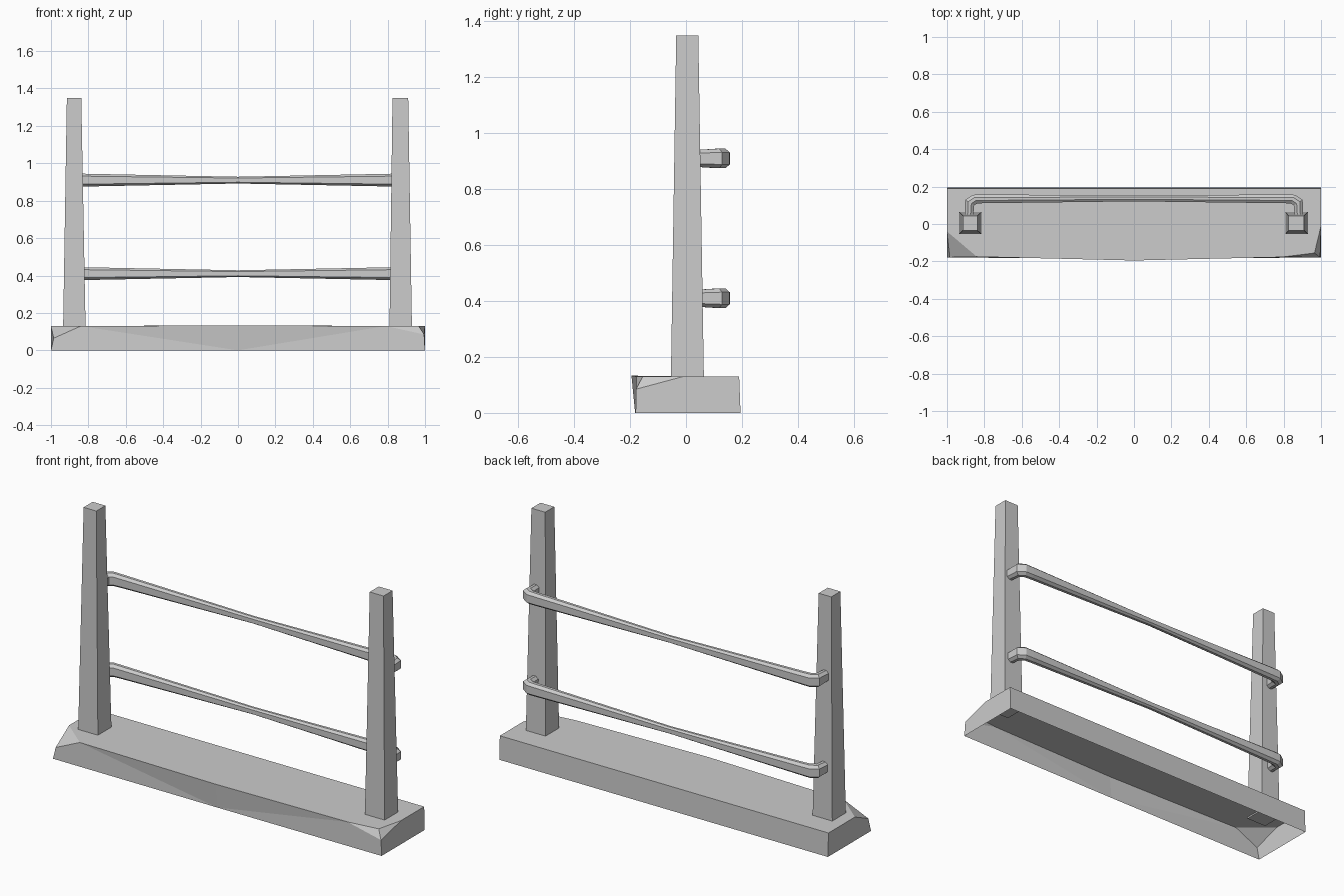
import bpy, bmesh
from mathutils import Vector

if "Cube" in bpy.data.objects:
    bpy.data.objects.remove(bpy.data.objects["Cube"])


def make_object(name, verts, faces):
    bm = bmesh.new()
    vs = [bm.verts.new(v) for v in verts]
    for f in faces:
        bm.faces.new([vs[i] for i in f])
    bmesh.ops.recalc_face_normals(bm, faces=bm.faces)
    mesh = bpy.data.meshes.new(name)
    bm.to_mesh(mesh)
    bm.free()
    ob = bpy.data.objects.new(name, mesh)
    bpy.context.collection.objects.link(ob)
    return ob


# Stone base: open underneath, with chipped front corners
H = 0.13
base_verts = [
    (-1, 0.195, 0), (1, 0.195, 0), (1, -0.18, 0), (0, -0.182, 0), (-1, -0.18, 0),      # 0-4 rim
    (-1, 0.19, H), (1, 0.19, H), (1, -0.01, H), (0.965, -0.155, H),                     # 5-8 top
    (0.79, -0.177, H), (0, -0.195, H + 0.003), (-0.84, -0.175, H), (-1, -0.04, H),      # 9-12 top
    (0.995, -0.178, 0.085), (-0.985, -0.178, 0.065),                                    # 13-14 chips
]
base_faces = [
    (5, 12, 11, 10, 9, 8, 7, 6),
    (0, 5, 6, 1),
    (1, 6, 7, 13, 2), (7, 8, 13), (8, 9, 13),
    (0, 4, 14, 12, 5), (12, 14, 11),
    (4, 3, 11, 14), (3, 10, 11), (3, 13, 9), (3, 9, 10), (3, 2, 13),
]
make_object("base", base_verts, base_faces)


# Tapered square posts
def post(name, bottom, top):
    verts = []
    for (x0, x1, y0, y1), z in ((bottom, 0.122), (top, 1.35)):
        verts += [(x0, y0, z), (x1, y0, z), (x1, y1, z), (x0, y1, z)]
    faces = [(i, (i + 1) % 4, (i + 1) % 4 + 4, i + 4) for i in range(4)]
    make_object(name, verts, faces + [(0, 1, 2, 3), (4, 5, 6, 7)])


post("left_post", (-0.935, -0.815, -0.054, 0.064), (-0.915, -0.838, -0.035, 0.044))
post("right_post", (0.81, 0.93, -0.054, 0.064), (0.826, 0.91, -0.035, 0.044))


# Eight-sided rails bent into the posts and thinner in the middle
SECTION = [(1, 0.62), (0.35, 1), (-0.35, 1), (-1, 0.62),
           (-1, -0.62), (-0.35, -1), (0.35, -1), (1, -0.62)]
# centre x, centre y, outward direction, half width, half height
HALF = [(-0.882, 0.035, (-1, 0.0), 0.022, 0.03),
        (-0.878, 0.114, (-1, 0.6), 0.028, 0.035),
        (-0.85, 0.133, (-0.5, 1), 0.026, 0.035),
        (-0.81, 0.134, (0, 1), 0.023, 0.034)]
PATH = HALF + [(0, 0.138, (0, 1), 0.017, 0.018)] + \
    [(-x, y, (-d[0], d[1]), w, h) for x, y, d, w, h in reversed(HALF)]


def rail(name, z):
    n, verts, faces = len(SECTION), [], []
    for x, y, d, w, h in PATH:
        out = Vector((d[0], d[1], 0)).normalized()
        verts += [Vector((x, y, z)) + out * (a * w) + Vector((0, 0, b * h)) for a, b in SECTION]
    for r in range(len(PATH) - 1):
        for i in range(n):
            j = (i + 1) % n
            faces.append((r * n + i, r * n + j, (r + 1) * n + j, (r + 1) * n + i))
    last = (len(PATH) - 1) * n
    faces += [tuple(range(n)), tuple(range(last, last + n))]
    make_object(name, verts, faces)


rail("lower_rail", 0.41)
rail("upper_rail", 0.91)
